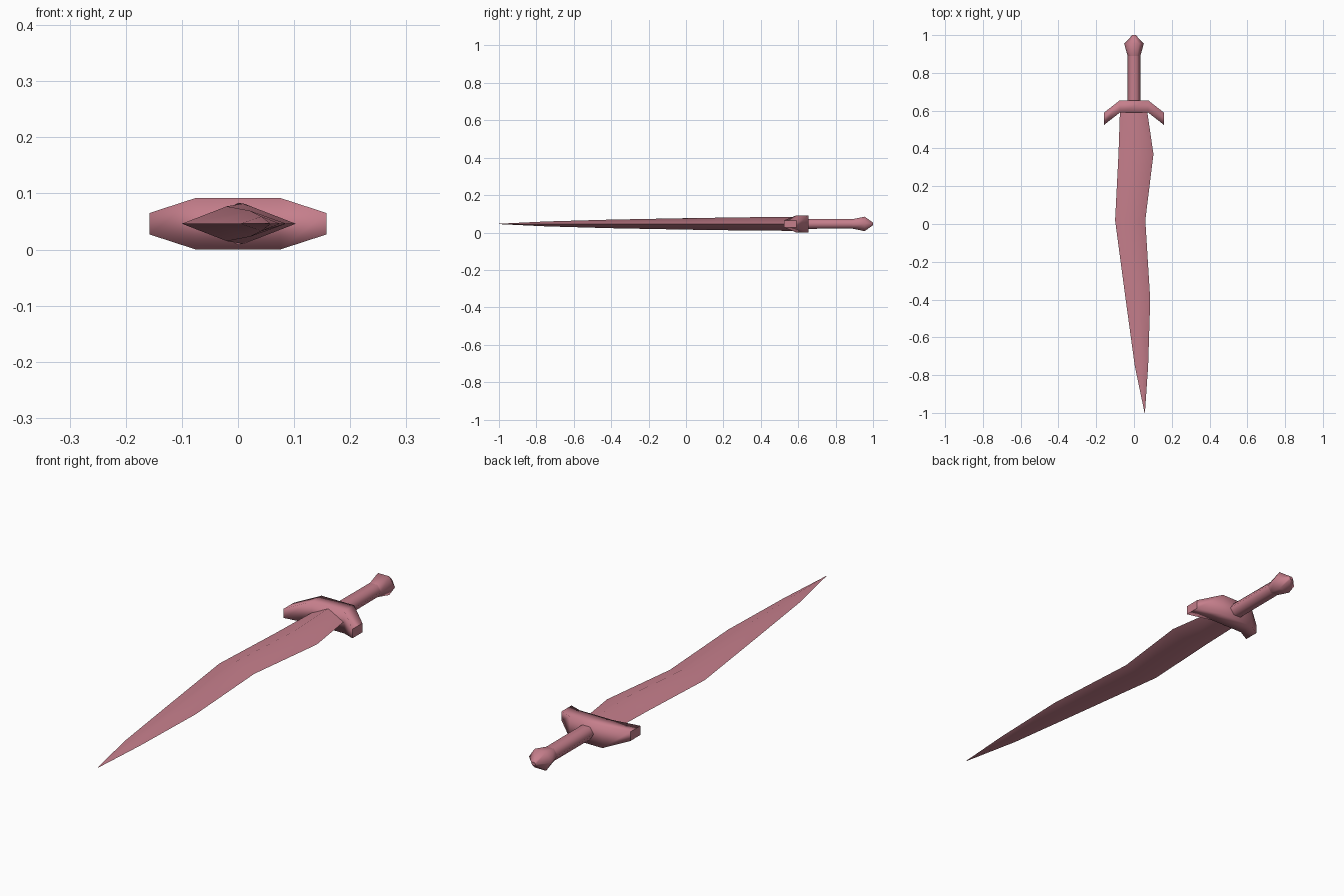
import bpy, bmesh, math

cube = bpy.data.objects.get("Cube")
if cube:
    bpy.data.objects.remove(cube)

MID = 0.046  # height of the sword's central plane

rose = bpy.data.materials.new("dusty_rose")
rose.use_nodes = True
colour = (0.56, 0.21, 0.26, 1)
rose.diffuse_color = colour
rose.node_tree.nodes["Principled BSDF"].inputs["Base Color"].default_value = colour


def loft(name, rings, angle):
    """Skin a list of equal-length rings, cap both ends, smooth below the angle."""
    bm = bmesh.new()
    loops = [[bm.verts.new(p) for p in ring] for ring in rings]
    n = len(loops[0])
    for a, b in zip(loops, loops[1:]):
        for i in range(n):
            j = (i + 1) % n
            bm.faces.new((a[i], a[j], b[j], b[i]))
    caps = [bm.faces.new(loops[0]), bm.faces.new(loops[-1])]
    bmesh.ops.recalc_face_normals(bm, faces=bm.faces)
    for face in bm.faces:
        face.smooth = True
    for edge in bm.edges:
        edge.smooth = edge.calc_face_angle(0) < math.radians(angle)
    for cap in caps:
        for edge in cap.edges:
            edge.smooth = False
    mesh = bpy.data.meshes.new(name)
    bm.to_mesh(mesh)
    bm.free()
    mesh.materials.append(rose)
    obj = bpy.data.objects.new(name, mesh)
    bpy.context.collection.objects.link(obj)
    return obj


# Wavy blade of diamond section: y, left edge, ridge, right edge, half thickness
stations = [
    (0.61, -0.074, 0.0, 0.068, 0.037),
    (0.37, -0.082, 0.01, 0.103, 0.036),
    (0.02, -0.1, -0.02, 0.06, 0.031),
    (-0.4, -0.044, 0.022, 0.086, 0.023),
    (-0.75, 0.004, 0.042, 0.075, 0.013),
    (-1.0, 0.056, 0.057, 0.058, 0.001),
]
loft("blade", [[(l, y, MID), (m, y, MID + h), (r, y, MID), (m, y, MID - h)]
               for y, l, m, r, h in stations], 75)

# Crossguard, swept forward and tapered towards its ends: x, front y, half height
half_guard = [(0.158, 0.525, 0.019), (0.075, 0.59, 0.046)]
guard = [(-x, y, h) for x, y, h in half_guard] + half_guard[::-1]
loft("crossguard", [[(x, y, MID - h), (x, y, MID + h),
                     (x, y + 0.065, MID + h), (x, y + 0.065, MID - h)]
                    for x, y, h in guard], 120)


# Six-sided grip and pommel, flatter than they are wide
def hexagon(y, radius):
    return [(radius * math.cos(k * math.pi / 3), y,
             MID + 0.86 * radius * math.sin(k * math.pi / 3)) for k in range(6)]


loft("grip", [hexagon(0.64, 0.035), hexagon(0.9, 0.034)], 75)
loft("pommel", [hexagon(0.89, 0.034), hexagon(0.955, 0.052), hexagon(1.0, 0.009)], 75)
